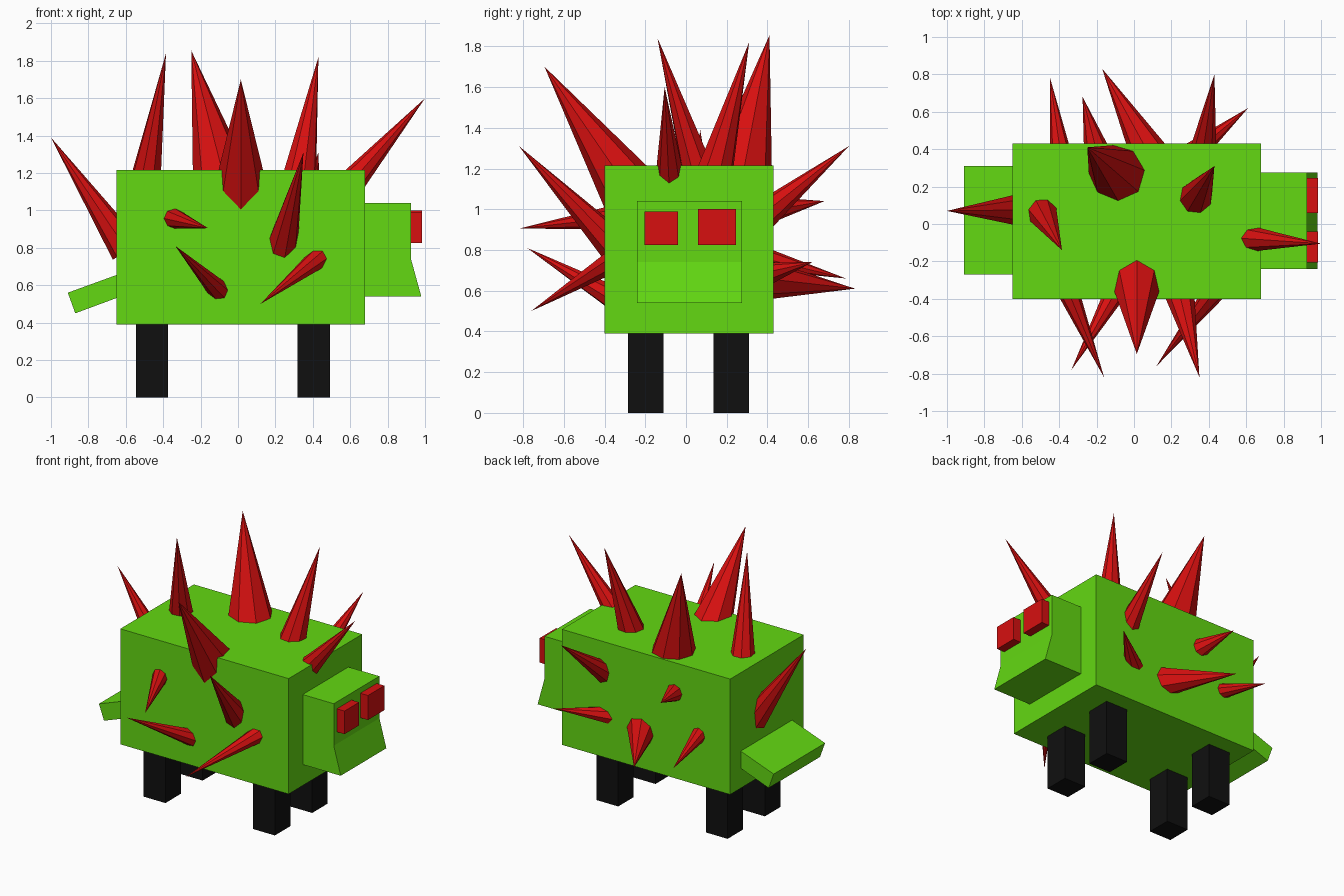
import bpy
import bmesh
from mathutils import Vector

cube = bpy.data.objects.get("Cube")
if cube:
    bpy.data.objects.remove(cube, do_unlink=True)


def material(name, colour):
    mat = bpy.data.materials.new(name)
    mat.use_nodes = True
    mat.diffuse_color = (*colour, 1)
    bsdf = mat.node_tree.nodes["Principled BSDF"]
    bsdf.inputs["Base Color"].default_value = (*colour, 1)
    return mat


GREEN = material("leaf green", (0.125, 0.69, 0.006))
RED = material("spike red", (0.68, 0.005, 0.005))
BLACK = material("leg black", (0.005, 0.005, 0.005))


def finish(name, bm, mat):
    bmesh.ops.recalc_face_normals(bm, faces=bm.faces)
    mesh = bpy.data.meshes.new(name)
    bm.to_mesh(mesh)
    bm.free()
    mesh.materials.append(mat)
    obj = bpy.data.objects.new(name, mesh)
    bpy.context.collection.objects.link(obj)


def prism(name, mat, profile, y0, y1):
    """Extrude an (x, z) outline along y."""
    bm = bmesh.new()
    face = bm.faces.new([bm.verts.new((x, y0, z)) for x, z in profile])
    extruded = bmesh.ops.extrude_face_region(bm, geom=[face])["geom"]
    verts = [v for v in extruded if isinstance(v, bmesh.types.BMVert)]
    bmesh.ops.translate(bm, verts=verts, vec=(0, y1 - y0, 0))
    finish(name, bm, mat)


def box(name, mat, x0, x1, y0, y1, z0, z1):
    prism(name, mat, [(x0, z0), (x1, z0), (x1, z1), (x0, z1)], y0, y1)


def spike(name, base, tip, radius, sink=0.1):
    """Eight-sided cone; radius is measured where it leaves the body."""
    base, tip = Vector(base), Vector(tip)
    axis = tip - base
    length = axis.length
    depth = length + sink
    bm = bmesh.new()
    bmesh.ops.create_cone(bm, cap_ends=True, segments=8, radius2=0,
                          radius1=radius * depth / length, depth=depth)
    bmesh.ops.translate(bm, verts=bm.verts, vec=(0, 0, -depth / 2))
    bmesh.ops.rotate(bm, verts=bm.verts, cent=(0, 0, 0),
                     matrix=axis.to_track_quat("Z", "Y").to_matrix())
    bmesh.ops.translate(bm, verts=bm.verts, vec=tip)
    finish(name, bm, RED)


# Body, head with sloping muzzle, and drooping tail
box("body", GREEN, -0.65, 0.68, -0.4, 0.43, 0.39, 1.215)
prism("head", GREEN, [(0.6, 0.54), (0.98, 0.54), (0.925, 0.74),
                      (0.925, 1.04), (0.6, 1.04)], -0.24, 0.275)
prism("tail", GREEN, [(-0.6, 0.55), (-0.6, 0.673), (-0.91, 0.56),
                      (-0.87, 0.45)], -0.27, 0.31)

# Eyes
box("front_eye", RED, 0.9, 0.985, -0.205, -0.04, 0.825, 0.99)
box("back_eye", RED, 0.9, 0.985, 0.06, 0.245, 0.825, 1.0)

# Legs
for end, x in (("rear", -0.46), ("fore", 0.405)):
    for side, y in (("front", -0.198), ("back", 0.223)):
        box(f"{end}_{side}_leg", BLACK, x - 0.086, x + 0.086,
            y - 0.087, y + 0.087, 0, 0.42)

# Spikes on the top of the body
spike("top_rear_spike", (-0.485, 0.05, 1.215), (-0.385, -0.14, 1.84), 0.078)
spike("top_middle_spike", (-0.1, 0.28, 1.215), (-0.25, 0.41, 1.855), 0.145)
spike("top_fore_spike", (0.335, 0.15, 1.215), (0.43, 0.31, 1.82), 0.087)

# Spikes on the top edges and tail end
spike("front_edge_spike", (0.015, -0.29, 1.11), (0.015, -0.695, 1.7), 0.145)
spike("head_edge_spike", (0.63, -0.08, 1.175), (1.0, -0.105, 1.6), 0.068)
spike("tail_end_spike", (-0.65, 0.075, 0.87), (-1.0, 0.07, 1.39), 0.078)

# Spikes on the front side
spike("front_spike_1", (0.25, -0.4, 0.87), (0.35, -0.82, 1.31), 0.075)
spike("front_spike_2", (-0.12, -0.4, 0.59), (-0.335, -0.78, 0.81), 0.053)
spike("front_spike_3", (-0.335, -0.4, 0.955), (-0.16, -0.82, 0.905), 0.053)
spike("front_spike_4", (0.4, -0.4, 0.72), (0.12, -0.76, 0.5), 0.053)

# Spikes on the back side
spike("back_spike_1", (0.375, 0.43, 1.01), (0.43, 0.8, 1.31), 0.065)
spike("back_spike_2", (0.38, 0.43, 0.69), (0.61, 0.62, 0.74), 0.05)
spike("back_spike_3", (-0.21, 0.43, 1.0), (-0.275, 0.68, 1.04), 0.06)
spike("back_spike_4", (0.05, 0.43, 0.65), (-0.17, 0.83, 0.61), 0.09)
spike("back_spike_5", (-0.4, 0.43, 0.745), (-0.45, 0.785, 0.66), 0.05)
